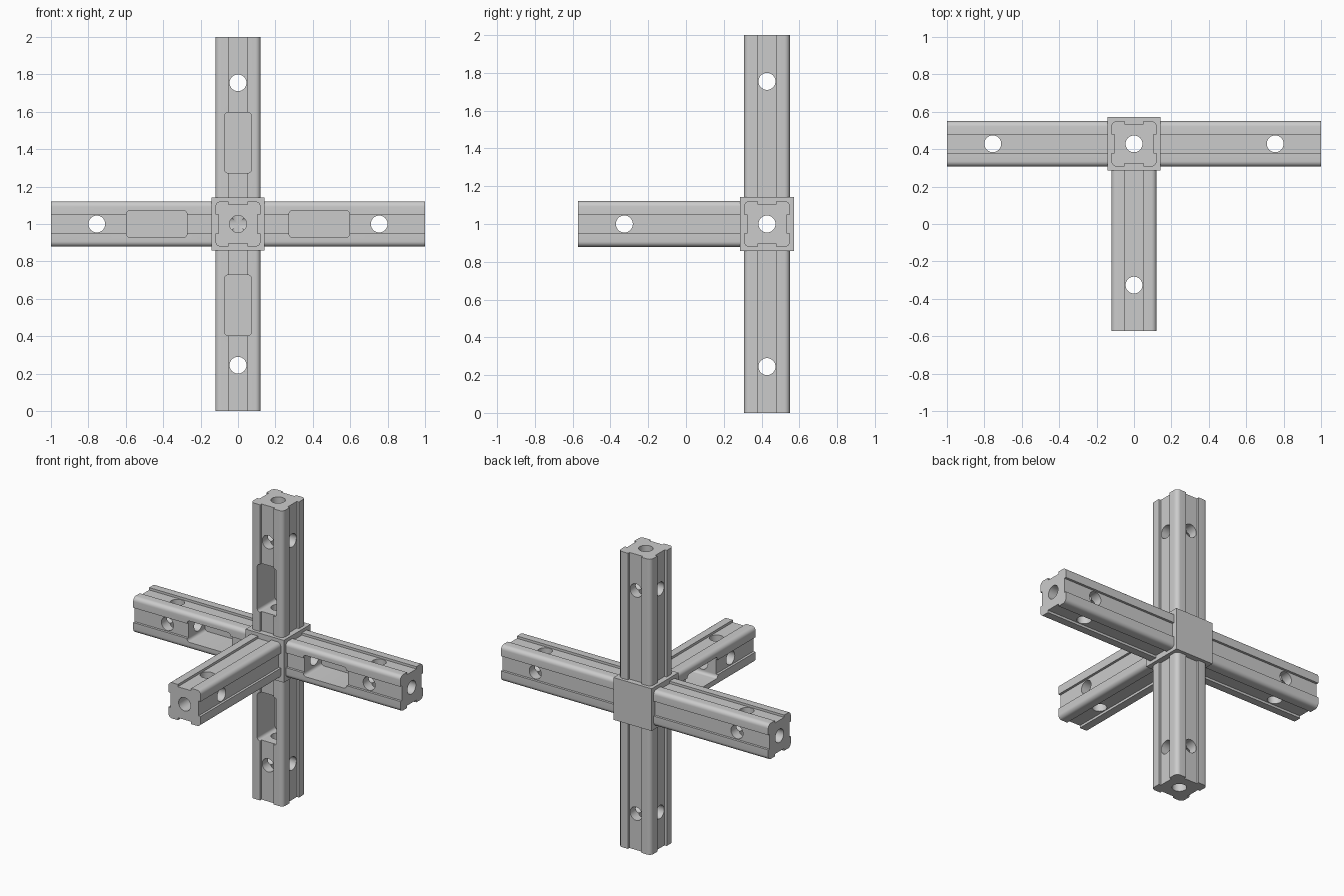
import bpy, bmesh
from math import cos, sin, pi
from mathutils import Matrix

if "Cube" in bpy.data.objects:
    bpy.data.objects.remove(bpy.data.objects["Cube"])

CENTRE = (0, 0.4286, 1.0)
HUB, HALF, HOLE_R = 0.1429, 0.121, 0.045
GROOVE_W, GROOVE_D, CORNER_R = 0.05, 0.016, 0.028


def prism(name, pts, axis, lo, hi):
    """Extrude a closed outline along an axis (0=x: y,z  1=y: z,x  2=z: x,y)."""
    place = [lambda t, u, v: (t, u, v), lambda t, u, v: (v, t, u), lambda t, u, v: (u, v, t)][axis]
    bm = bmesh.new()
    a = [bm.verts.new(place(lo, u, v)) for u, v in pts]
    b = [bm.verts.new(place(hi, u, v)) for u, v in pts]
    n = len(pts)
    bm.faces.new(a)
    bm.faces.new(b)
    for i in range(n):
        j = (i + 1) % n
        bm.faces.new((a[i], a[j], b[j], b[i]))
    bmesh.ops.recalc_face_normals(bm, faces=bm.faces)
    me = bpy.data.meshes.new(name)
    bm.to_mesh(me)
    bm.free()
    ob = bpy.data.objects.new(name, me)
    bpy.context.collection.objects.link(ob)
    return ob


def arc(cu, cv, r, start, end, n):
    return [(cu + r * cos(start + (end - start) * i / n),
             cv + r * sin(start + (end - start) * i / n)) for i in range(n + 1)]


def rounded_rect(u0, u1, v0, v1, r):
    corners = [(u1 - r, v1 - r), (u0 + r, v1 - r), (u0 + r, v0 + r), (u1 - r, v0 + r)]
    return [p for k, (u, v) in enumerate(corners)
            for p in arc(u, v, r, k * pi / 2, (k + 1) * pi / 2, 5)]


def hole(axis, lo, hi, u=0, v=0):
    return prism("hole_cutter", arc(u, v, HOLE_R, 0, 2 * pi, 32)[:-1], axis, lo, hi)


def cut(ob, cutters):
    bpy.context.view_layer.objects.active = ob
    for c in cutters:
        c.hide_render = True
        m = ob.modifiers.new("cut", 'BOOLEAN')
        m.operation, m.solver, m.object = 'DIFFERENCE', 'EXACT', c
        bpy.ops.object.modifier_apply(modifier=m.name)
        bpy.data.objects.remove(c)


# Arm outline: rounded corners, one shallow groove per side
quarter = [(HALF, -GROOVE_W), (HALF - GROOVE_D, -GROOVE_W),
           (HALF - GROOVE_D, GROOVE_W), (HALF, GROOVE_W)]
quarter += arc(HALF - CORNER_R, HALF - CORNER_R, CORNER_R, 0, pi / 2, 6)
outline = []
for k in range(4):
    c, s = [(1, 0), (0, 1), (-1, 0), (0, -1)][k]
    outline += [(u * c - v * s, u * s + v * c) for u, v in quarter]

# Master arm along +x: bolt holes and a pocket facing -y
arm = prism("arm_right", outline, 0, HUB, 1.0)
cut(arm, [prism("pocket_cutter", rounded_rect(-0.072, 0.072, 0.273, 0.597, 0.02), 1, -0.2, 0.072),
          hole(0, 0, 1.1),
          hole(1, -0.2, 0.2, 0, 0.755),
          hole(2, -0.2, 0.2, 0.755, 0)])

# Hub cube with crossing bores and a closed back
hub = prism("hub", [(-HUB, -HUB), (HUB, -HUB), (HUB, HUB), (-HUB, HUB)], 2, -HUB, HUB)
cut(hub, [hole(0, -0.2, 0.2), hole(2, -0.2, 0.2), hole(1, -0.2, 0.02)])

# Remaining arms are turned copies
parts = [hub, arm]
for name, angle, axis in (("arm_left", pi, 'Y'), ("arm_top", -pi / 2, 'Y'),
                          ("arm_bottom", pi / 2, 'Y'), ("arm_front", -pi / 2, 'Z')):
    ob = bpy.data.objects.new(name, arm.data.copy())
    bpy.context.collection.objects.link(ob)
    ob.data.transform(Matrix.Rotation(angle, 4, axis))
    parts.append(ob)

for ob in parts:
    ob.location = CENTRE
    ob.select_set(True)
bpy.context.view_layer.objects.active = hub
bpy.ops.object.shade_smooth_by_angle()
